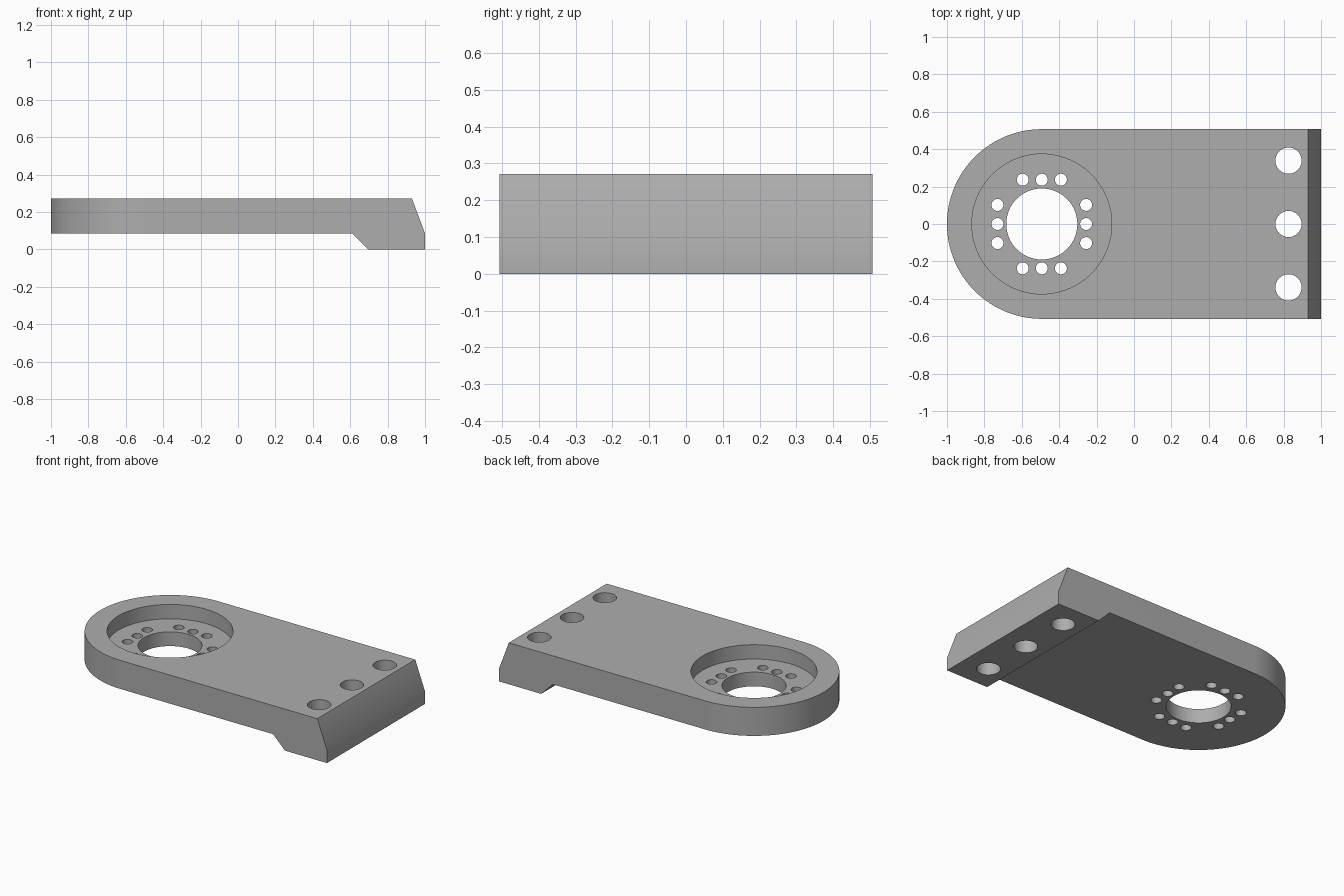
import bpy, bmesh
from math import pi, sin, cos, radians
from mathutils import Vector

default = bpy.data.objects.get("Cube")
if default:
    bpy.data.objects.remove(default, do_unlink=True)

HALF_W = 0.507           # half width, also the round end's radius
HUB_X = HALF_W - 1.0     # centre of the round end
TOP, STEP, FLOOR = 0.272, 0.085, 0.178

grey = bpy.data.materials.new("machined_grey")
grey.use_nodes = True
colour = (0.42, 0.42, 0.42, 1)
grey.diffuse_color = colour
grey.node_tree.nodes["Principled BSDF"].inputs["Base Color"].default_value = colour


def prism(name, points, sweep):
    """Solid made by sweeping a closed 3D outline along a vector."""
    bm = bmesh.new()
    face = bm.faces.new([bm.verts.new(p) for p in points])
    swept = bmesh.ops.extrude_face_region(bm, geom=[face])["geom"]
    bmesh.ops.translate(bm, vec=Vector(sweep),
                        verts=[g for g in swept if isinstance(g, bmesh.types.BMVert)])
    bmesh.ops.recalc_face_normals(bm, faces=bm.faces)
    mesh = bpy.data.meshes.new(name)
    bm.to_mesh(mesh)
    bm.free()
    mesh.materials.append(grey)
    obj = bpy.data.objects.new(name, mesh)
    bpy.context.collection.objects.link(obj)
    return obj


def cylinder(name, x, y, radius, bottom, sides):
    ring = [(x + radius * cos(2 * pi * i / sides), y + radius * sin(2 * pi * i / sides), bottom)
            for i in range(sides)]
    return prism(name, ring, (0, 0, 0.6))


# Side profile: flat plate with a sloped clamping foot at one end
profile = [(-1.1, STEP), (0.61, STEP), (0.695, 0), (1, 0), (1, STEP), (0.93, TOP), (-1.1, TOP)]
plate = prism("mounting_plate", [(x, -0.6, z) for x, z in profile], (0, 1.2, 0))

# Plan outline: straight sides with a half-round end
arc = [pi / 2 + pi * i / 64 for i in range(65)]
outline = [(HUB_X + HALF_W * cos(a), HALF_W * sin(a), -0.1) for a in arc]
outline += [(1.1, -HALF_W, -0.1), (1.1, HALF_W, -0.1)]
cuts = [("INTERSECT", prism("outline_cutter", outline, (0, 0, 0.6)))]

# Round pocket and its central through hole
cuts.append(("DIFFERENCE", cylinder("pocket_cutter", HUB_X, 0, 0.374, FLOOR, 96)))
cuts.append(("DIFFERENCE", cylinder("bore_cutter", HUB_X, 0, 0.19, -0.1, 64)))

# Four rows of three small holes around the bore
for offset in (-0.102, 0, 0.102):
    for side in (-0.237, 0.237):
        for dx, dy in ((offset, side), (side, offset)):
            cuts.append(("DIFFERENCE",
                         cylinder("small_hole_cutter", HUB_X + dx, dy, 0.032, -0.1, 32)))

# Three bolt holes through the foot
for y in (-0.339, 0, 0.339):
    cuts.append(("DIFFERENCE", cylinder("bolt_hole_cutter", 0.826, y, 0.07, -0.1, 48)))

for operation, cutter in cuts:
    cutter.hide_render = True
    mod = plate.modifiers.new(cutter.name, "BOOLEAN")
    mod.operation, mod.solver, mod.object = operation, "EXACT", cutter

# Bake the cuts and drop the cutters
bpy.context.view_layer.update()
depsgraph = bpy.context.evaluated_depsgraph_get()
baked = bpy.data.meshes.new_from_object(plate.evaluated_get(depsgraph))
plate.modifiers.clear()
plate.data = baked
for _, cutter in cuts:
    bpy.data.objects.remove(cutter, do_unlink=True)

# Smooth the curved walls, keep the machined edges sharp
bpy.ops.object.select_all(action="DESELECT")
plate.select_set(True)
bpy.context.view_layer.objects.active = plate
bpy.ops.object.shade_smooth_by_angle(angle=radians(30))
